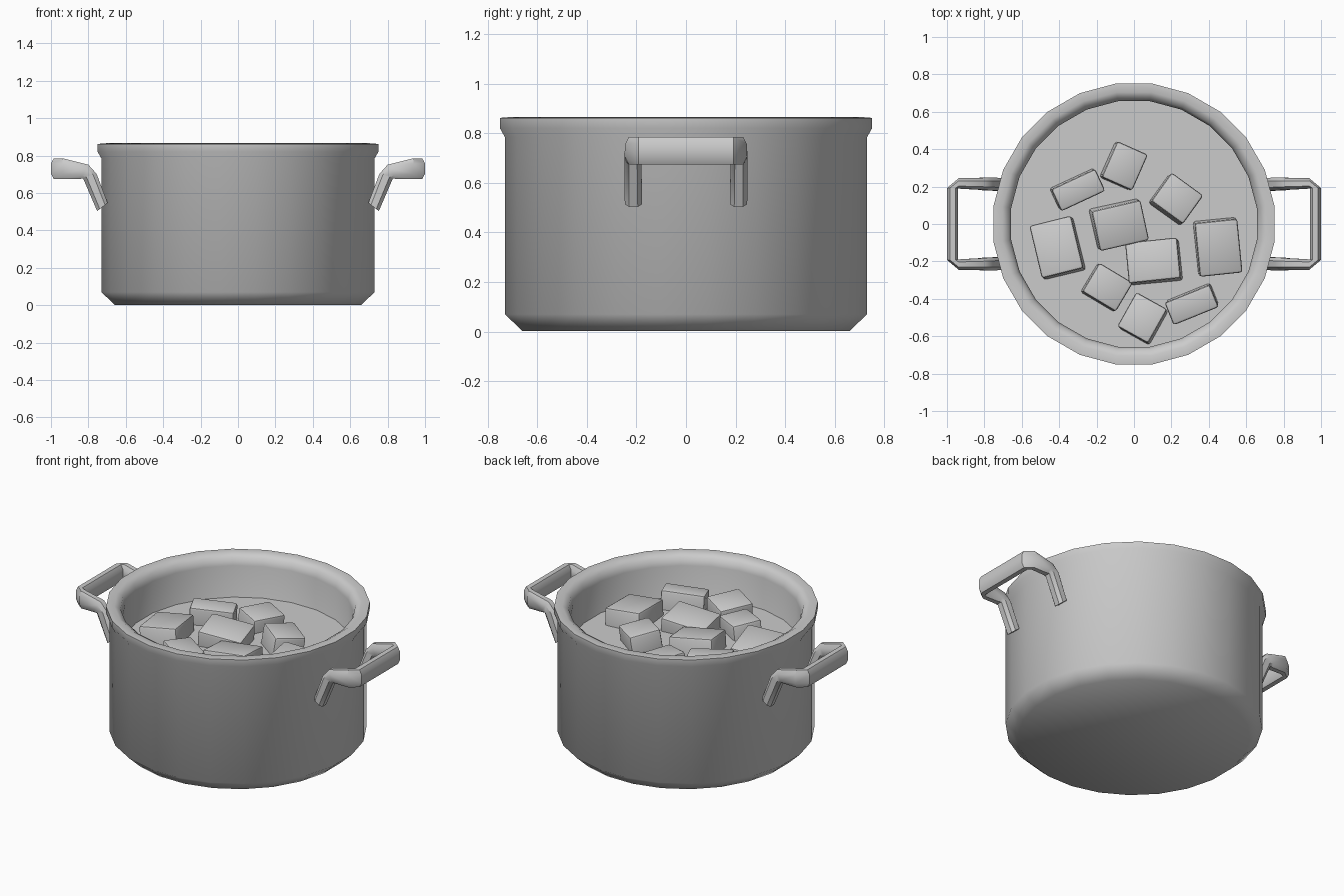
import bpy, bmesh
from math import pi, cos, sin, radians

if "Cube" in bpy.data.objects:
    bpy.data.objects.remove(bpy.data.objects["Cube"])

SIDES = 24


def finish(name, bm, angle):
    bmesh.ops.recalc_face_normals(bm, faces=bm.faces)
    me = bpy.data.meshes.new(name)
    bm.to_mesh(me)
    bm.free()
    ob = bpy.data.objects.new(name, me)
    bpy.context.collection.objects.link(ob)
    bpy.ops.object.select_all(action='DESELECT')
    ob.select_set(True)
    bpy.context.view_layer.objects.active = ob
    bpy.ops.object.shade_smooth_by_angle(angle=radians(angle))
    return ob


def loft(bm, rings):
    """Skin a list of point rings and cap both ends."""
    vs = [[bm.verts.new(p) for p in r] for r in rings]
    n = len(vs[0])
    for a, b in zip(vs, vs[1:]):
        for i in range(n):
            j = (i + 1) % n
            bm.faces.new((a[i], a[j], b[j], b[i]))
    bm.faces.new(vs[0][::-1])
    bm.faces.new(vs[-1])


def circle(r, z):
    return [(r * cos((i + 0.5) * 2 * pi / SIDES), r * sin((i + 0.5) * 2 * pi / SIDES), z)
            for i in range(SIDES)]


# Pot: outer wall, flared rim, inner wall and floor
profile = [(0.665, 0.002), (0.737, 0.07), (0.737, 0.785), (0.757, 0.82), (0.757, 0.862),
           (0.71, 0.866), (0.675, 0.845), (0.662, 0.80), (0.662, 0.10), (0.62, 0.06)]
bm = bmesh.new()
loft(bm, [circle(r, z) for r, z in profile])
finish("pot", bm, 60)

# Broth surface
bm = bmesh.new()
bm.faces.new([bm.verts.new(p) for p in circle(0.664, 0.60)])
finish("broth", bm, 30)

# Handles: sections given as centre, half-width vector, half-height vector
half = [((0.725, 0.212, 0.525), (0, 0.035, 0), (-0.028, 0, 0.022)),
        ((0.792, 0.214, 0.69), (0, 0.034, 0), (-0.036, 0, 0.012)),
        ((0.822, 0.215, 0.713), (0, 0.032, 0), (-0.022, 0, 0.038)),
        ((0.937, 0.217, 0.730), (0, 0.028, 0), (0, 0, 0.055)),
        ((0.970, 0.192, 0.730), (-0.030, 0, 0), (0, 0, 0.055))]


# rounded octagonal section
OCT = [(1, -0.5), (1, 0.5), (0.5, 1), (-0.5, 1), (-1, 0.5), (-1, -0.5), (-0.5, -1), (0.5, -1)]


def section(c, u, v, side, my):
    pts = [[c[k] + u[k] * a + v[k] * b for k in range(3)] for a, b in OCT]
    return [(p[0] * side, p[1] * my, p[2]) for p in pts]


# outer corner turns from +y to +x, so the last section's width points outwards in +x
half[-1] = (half[-1][0], (0.030, 0, 0), half[-1][2])
for side, name in ((1, "right_handle"), (-1, "left_handle")):
    bm = bmesh.new()
    rings = [section(*s, side, 1) for s in half] + [section(*s, side, -1) for s in half[::-1]]
    loft(bm, rings)
    finish(name, bm, 40)

# Food chunks: x, y, width, depth, spin, tilt x, tilt y, top z
chunks = [(-0.06, 0.31, 0.18, 0.21, -24, -3, 6, 0.69),
          (-0.305, 0.185, 0.26, 0.13, 25, 4, 3, 0.71),
          (0.22, 0.13, 0.21, 0.19, -36, -8, 3, 0.71),
          (-0.085, 0.0, 0.27, 0.22, 13, 7, 6, 0.70),
          (-0.405, -0.13, 0.23, 0.29, 14, -6, -5, 0.70),
          (0.445, -0.12, 0.23, 0.29, 6, 5, 4, 0.70),
          (0.11, -0.205, 0.28, 0.22, 6, -7, -5, 0.69),
          (-0.15, -0.34, 0.21, 0.18, -31, -4, 4, 0.69),
          (0.05, -0.51, 0.19, 0.21, -29, -3, -6, 0.69),
          (0.31, -0.425, 0.26, 0.13, 22, 4, -3, 0.71)]
for i, (x, y, w, d, spin, tx, ty, top) in enumerate(chunks):
    bm = bmesh.new()
    bmesh.ops.create_cube(bm, size=1)
    bmesh.ops.scale(bm, vec=(w, d, 0.2), verts=bm.verts)
    bmesh.ops.bevel(bm, geom=bm.edges[:], offset=0.014, segments=2, affect='EDGES', profile=0.5)
    ob = finish(f"food_chunk_{i + 1}", bm, 30)
    ob.location = (x, y, top - 0.1)
    ob.rotation_euler = (radians(tx), radians(ty), radians(spin))
